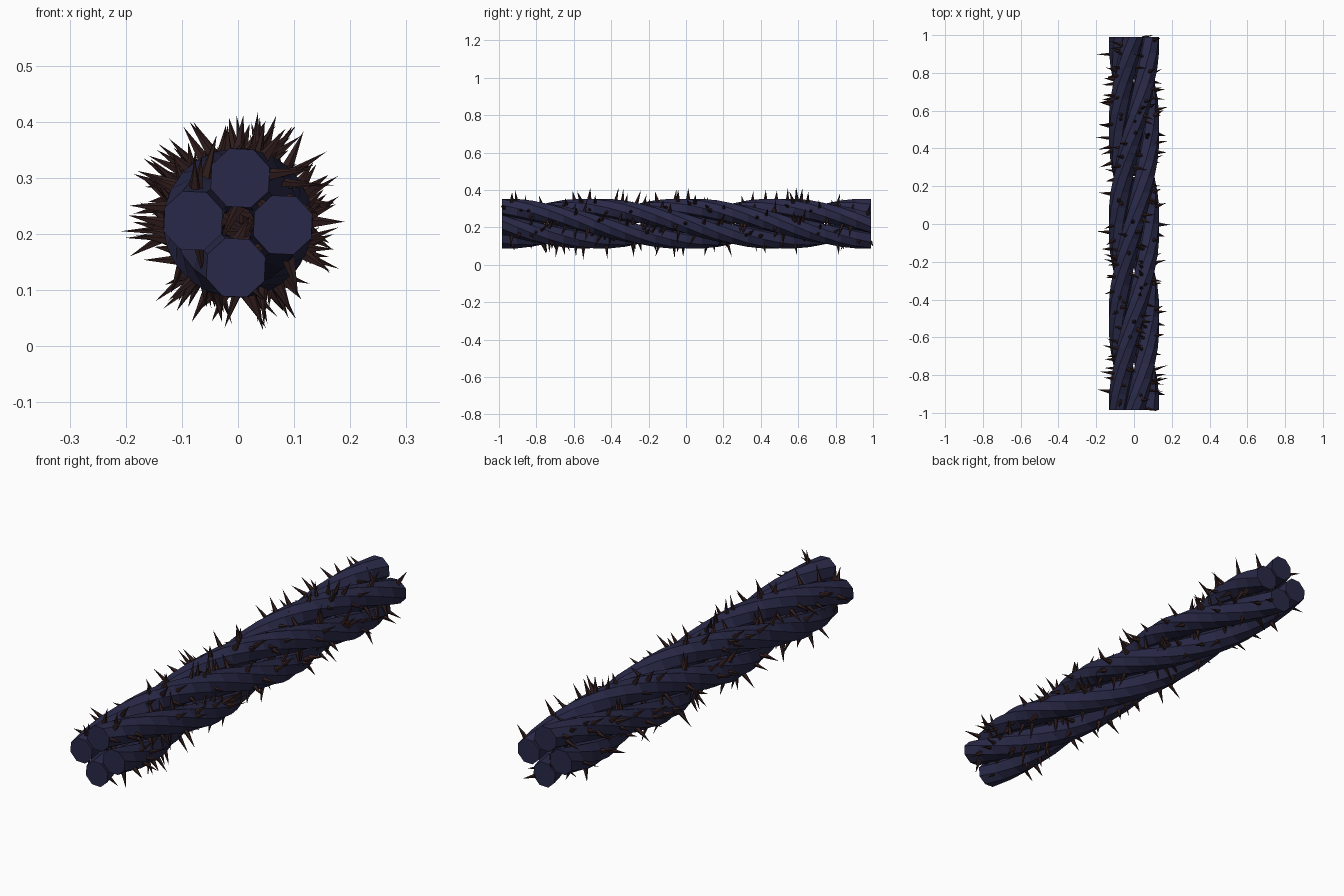
import bpy, bmesh, math, random
from mathutils import Vector, Matrix

if "Cube" in bpy.data.objects:
    bpy.data.objects.remove(bpy.data.objects["Cube"])

random.seed(7)
CZ, R, r = 0.22, 0.08, 0.056      # bundle axis height, helix radius, strand radius
Y0, Y1 = -0.985, 0.99
SEG, SIDES, THORNS = 24, 8, 85


def material(name, color):
    m = bpy.data.materials.new(name)
    m.diffuse_color = (*color, 1)
    m.use_nodes = True
    m.node_tree.nodes["Principled BSDF"].inputs["Base Color"].default_value = m.diffuse_color
    return m


bark = material("dark_blue_bark", (0.022, 0.022, 0.065))
spike = material("dark_brown_thorn", (0.030, 0.012, 0.012))


def centre(y, phase):
    a = math.pi * y + phase
    return Vector((R * math.sin(a), y, CZ + R * math.cos(a)))


def make_object(name, bm, mat):
    bmesh.ops.recalc_face_normals(bm, faces=bm.faces)
    me = bpy.data.meshes.new(name)
    bm.to_mesh(me)
    bm.free()
    me.materials.append(mat)
    bpy.context.collection.objects.link(bpy.data.objects.new(name, me))


def around(y, phase, ang):
    # direction pointing out of a strand, perpendicular to its path
    t = (centre(y + 0.01, phase) - centre(y - 0.01, phase)).normalized()
    d = Vector((math.sin(ang), 0, math.cos(ang)))
    return (d - t * d.dot(t)).normalized(), t


for k in range(4):
    phase = k * math.pi / 2

    # twisted vine strand with flat ends
    bm = bmesh.new()
    rings = []
    for i in range(SEG + 1):
        y = Y0 + (Y1 - Y0) * i / SEG
        c = centre(y, phase)
        ring = []
        for j in range(SIDES):
            a = 2 * math.pi * (j + 0.5) / SIDES + phase + math.pi * y
            ring.append(bm.verts.new((c.x + r * math.sin(a), y, c.z + r * math.cos(a))))
        rings.append(ring)
    for p, q in zip(rings, rings[1:]):
        for j in range(SIDES):
            n = (j + 1) % SIDES
            bm.faces.new((p[j], p[n], q[n], q[j]))
    bm.faces.new(rings[0])
    bm.faces.new(rings[-1])
    make_object(f"vine_strand_{k + 1}", bm, bark)

    # thorns scattered all round the strand
    bm = bmesh.new()
    for i in range(THORNS):
        y = Y0 + 0.012 + (Y1 - Y0 - 0.024) * (i + random.random()) / THORNS
        d, t = around(y, phase, random.uniform(0, 2 * math.pi))
        length = random.uniform(0.05, 0.085)
        base = centre(y, phase) + d * (r - 0.01)
        tilt = 0.0 if abs(y) > 0.95 else random.uniform(-0.2, 0.2)
        axis = (d + t * tilt).normalized()
        rot = axis.to_track_quat('Z', 'Y').to_matrix().to_4x4()
        mat = Matrix.Translation(base + axis * length / 2) @ rot
        bmesh.ops.create_cone(bm, cap_ends=True, segments=5, radius1=random.uniform(0.009, 0.013),
                              radius2=0, depth=length, matrix=mat)
    make_object(f"thorns_{k + 1}", bm, spike)
